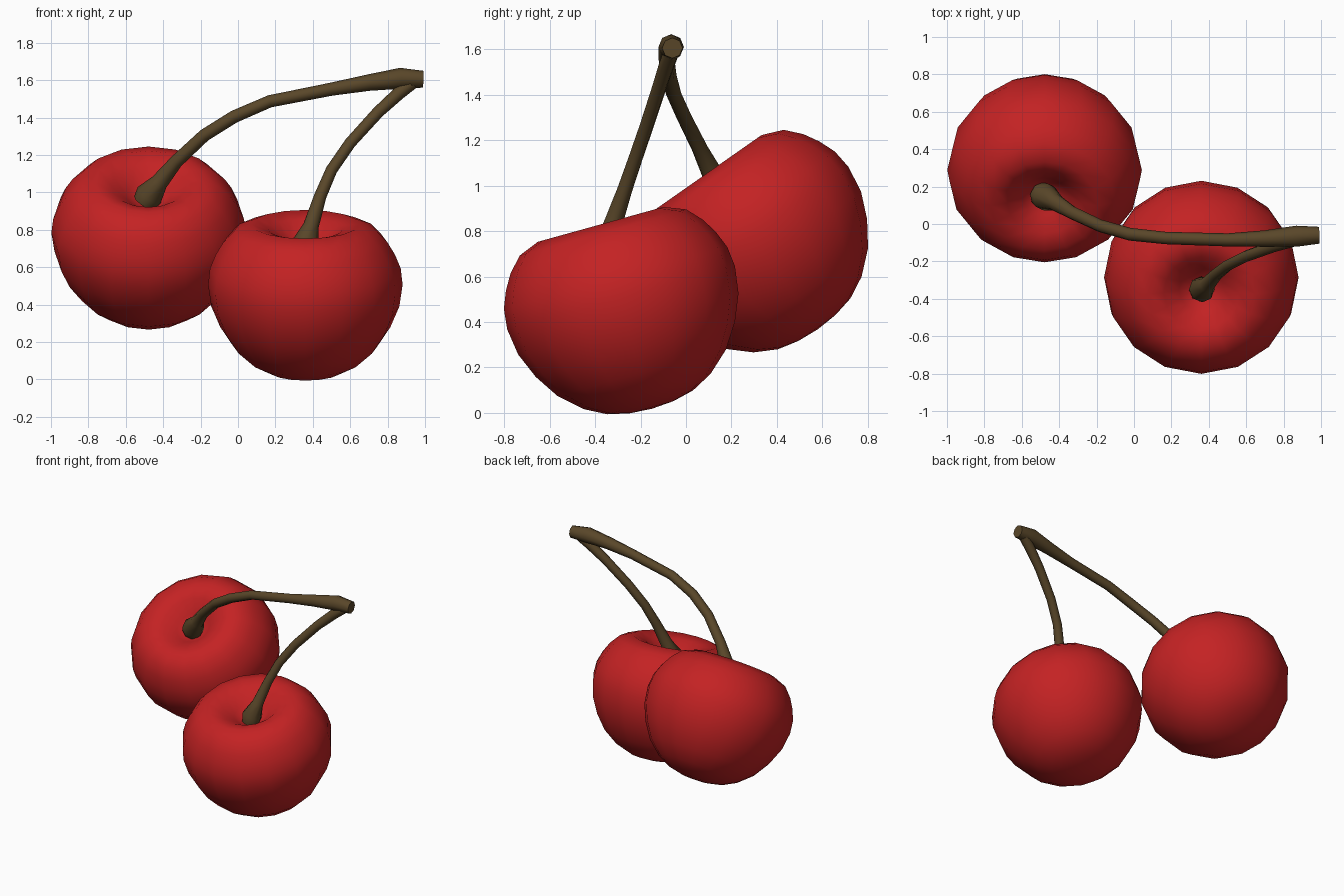
import bpy, bmesh, math
from mathutils import Vector, Matrix

if "Cube" in bpy.data.objects:
    bpy.data.objects.remove(bpy.data.objects["Cube"])


def material(name, rgb):
    m = bpy.data.materials.new(name)
    m.diffuse_color = (*rgb, 1)
    m.use_nodes = True
    m.node_tree.nodes["Principled BSDF"].inputs["Base Color"].default_value = m.diffuse_color
    return m


RED = material("cherry red", (0.55, 0.016, 0.017))
BROWN = material("stem brown", (0.10, 0.062, 0.022))


def finish(name, bm, mat, angle):
    bmesh.ops.recalc_face_normals(bm, faces=bm.faces)
    me = bpy.data.meshes.new(name)
    bm.to_mesh(me)
    bm.free()
    me.materials.append(mat)
    ob = bpy.data.objects.new(name, me)
    bpy.context.collection.objects.link(ob)
    bpy.ops.object.select_all(action='DESELECT')
    ob.select_set(True)
    bpy.context.view_layer.objects.active = ob
    bpy.ops.object.shade_smooth_by_angle(angle=math.radians(angle))
    return ob


def skin(bm, rings):
    for a, b in zip(rings, rings[1:]):
        n = len(a)
        for i in range(n):
            j = (i + 1) % n
            bm.faces.new((a[i], a[j], b[j], b[i]))


# Cherry half profile (radius, height) from the bottom up, over the rim, into the dimple
PROFILE = [(0.10, -0.49), (0.195, -0.468), (0.29, -0.418), (0.385, -0.332), (0.455, -0.225),
           (0.503, -0.11), (0.52, 0.01), (0.51, 0.10), (0.48, 0.175), (0.44, 0.243),
           (0.38, 0.308), (0.287, 0.345), (0.20, 0.318), (0.12, 0.255), (0.06, 0.205)]


def cherry(name, centre, tilt, sides=16):
    bm = bmesh.new()
    rings = [[bm.verts.new((r * math.cos(2 * math.pi * i / sides),
                            r * math.sin(2 * math.pi * i / sides), h))
              for i in range(sides)] for r, h in PROFILE]
    skin(bm, rings)
    for ring, h in ((rings[0], -0.497), (rings[-1], 0.19)):
        pole = bm.verts.new((0, 0, h))
        for i in range(sides):
            bm.faces.new((ring[i], ring[(i + 1) % sides], pole))
    bm.transform(Matrix.Translation(centre) @ Matrix.Rotation(math.radians(tilt), 4, 'X'))
    return finish(name, bm, RED, 80)


def stem(name, path, sides=8):
    """Tube through (x, y, z, radius) points with capped ends."""
    bm = bmesh.new()
    pts = [Vector(p[:3]) for p in path]
    rings = []
    for k, p in enumerate(pts):
        t = (pts[min(k + 1, len(pts) - 1)] - pts[max(k - 1, 0)]).normalized()
        u = t.cross(Vector((0, 1, 0))).normalized()
        v = t.cross(u)
        rings.append([bm.verts.new(p + path[k][3] * (u * math.cos(2 * math.pi * i / sides)
                                                     + v * math.sin(2 * math.pi * i / sides)))
                      for i in range(sides)])
    skin(bm, rings)
    bm.faces.new(rings[0])
    bm.faces.new(rings[-1])
    return finish(name, bm, BROWN, 50)


# Fruit
cherry("front_cherry", (0.36, -0.283, 0.497), 15.5)
cherry("back_cherry", (-0.478, 0.295, 0.775), 35)

# Long stem, flared in the dimple and thickening to the cut end
stem("long_stem", [(-0.50, 0.16, 0.945, 0.065), (-0.475, 0.145, 0.985, 0.075),
                   (-0.42, 0.115, 1.055, 0.047), (-0.33, 0.06, 1.165, 0.036),
                   (-0.18, -0.01, 1.305, 0.034), (-0.02, -0.055, 1.405, 0.034),
                   (0.17, -0.075, 1.487, 0.033), (0.50, -0.085, 1.552, 0.035),
                   (0.70, -0.078, 1.587, 0.044), (0.87, -0.065, 1.610, 0.056),
                   (0.99, -0.06, 1.605, 0.045)])

# Short stem, joining the long one at its end
stem("short_stem", [(0.355, -0.355, 0.68, 0.06), (0.362, -0.35, 0.735, 0.07),
                    (0.39, -0.325, 0.82, 0.042), (0.44, -0.27, 0.98, 0.033),
                    (0.50, -0.222, 1.12, 0.031), (0.60, -0.172, 1.265, 0.031),
                    (0.75, -0.118, 1.43, 0.032), (0.86, -0.085, 1.53, 0.035),
                    (0.93, -0.065, 1.585, 0.035)])
